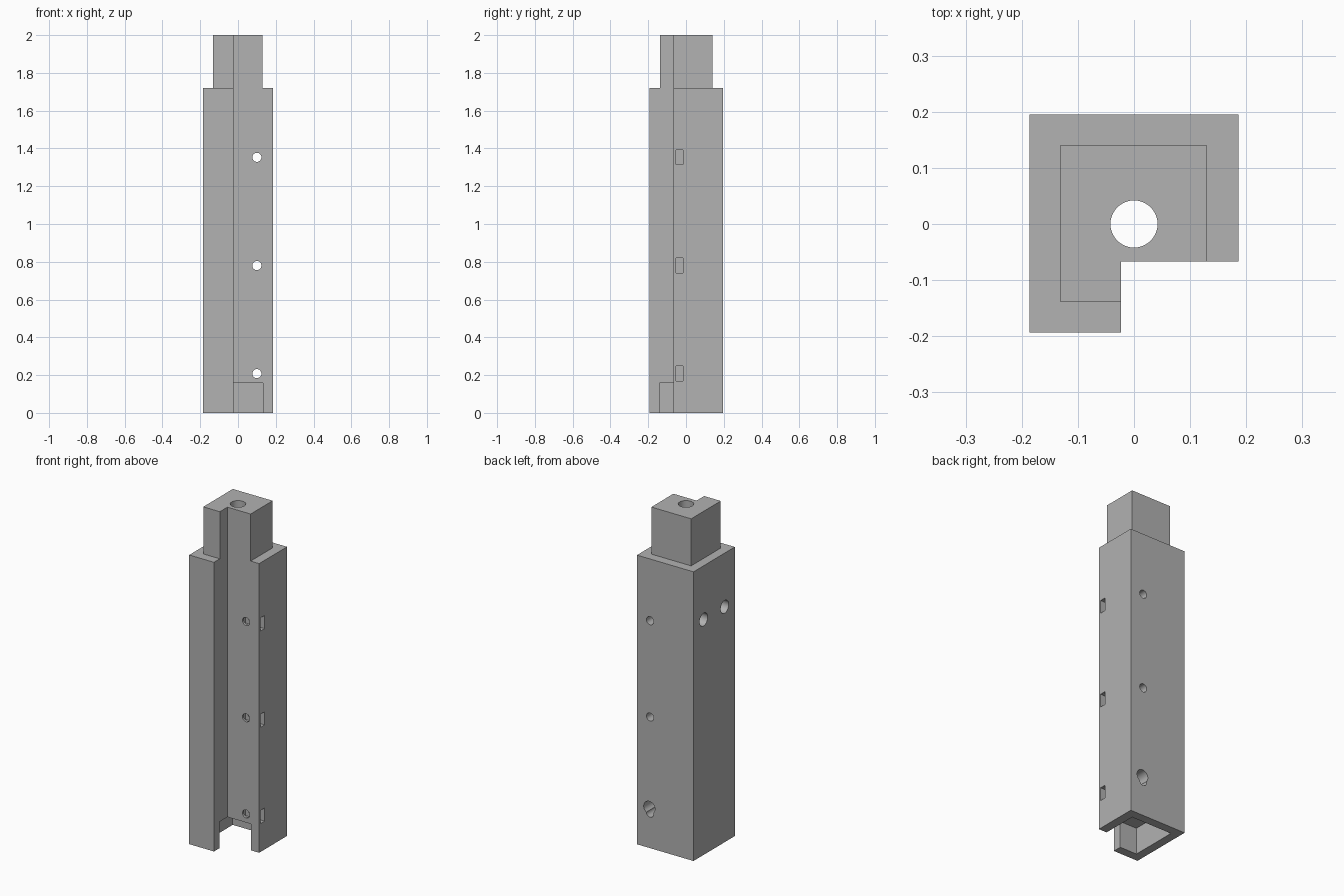
import bpy
from mathutils import Matrix, Vector

cube = bpy.data.objects.get("Cube")
if cube:
    bpy.data.objects.remove(cube, do_unlink=True)

grey = bpy.data.materials.new("plain grey")
grey.use_nodes = True
grey.diffuse_color = (0.445, 0.445, 0.445, 1)
grey.node_tree.nodes["Principled BSDF"].inputs["Base Color"].default_value = grey.diffuse_color


def box(name, low, high):
    """Box between two opposite corners."""
    low, high = Vector(low), Vector(high)
    bpy.ops.mesh.primitive_cube_add(size=1)
    ob = bpy.context.object
    ob.name = name
    size = high - low
    ob.data.transform(Matrix.Translation((low + high) / 2) @ Matrix.Diagonal((*size, 1)))
    ob.data.materials.append(grey)
    return ob


def rod(name, start, end, radius):
    """Cylinder between two points."""
    start, end = Vector(start), Vector(end)
    axis = end - start
    bpy.ops.mesh.primitive_cylinder_add(vertices=40, radius=radius, depth=axis.length)
    ob = bpy.context.object
    ob.name = name
    turn = axis.to_track_quat('Z', 'Y').to_matrix().to_4x4()
    ob.data.transform(Matrix.Translation((start + end) / 2) @ turn)
    ob.data.materials.append(grey)
    return ob


def combine(target, tool, operation='DIFFERENCE'):
    """Apply one boolean and remove the tool."""
    mod = target.modifiers.new(tool.name, 'BOOLEAN')
    mod.operation, mod.solver, mod.object = operation, 'EXACT', tool
    bpy.context.view_layer.objects.active = target
    bpy.ops.object.modifier_apply(modifier=mod.name)
    bpy.data.objects.remove(tool, do_unlink=True)


# Main post with the narrower tenon on top
SHOULDER = 1.72
post = box("post", (-0.186, -0.193, 0), (0.186, 0.195, SHOULDER))
combine(post, box("tenon", (-0.132, -0.138, 1.5), (0.13, 0.14, 2)), 'UNION')

# Full-height corner notch, then the socket open at the bottom
combine(post, box("corner_notch", (-0.023, -0.5, -0.1), (0.5, -0.067, 2.1)))
combine(post, box("bottom_socket", (-0.135, -0.141, -0.1), (0.133, 0.143, 0.157)))

# Long central bore
combine(post, rod("bore", (0, 0, -0.1), (0, 0, 2.1), 0.042))

# Bolt holes through the thick side, each with a nut slot from the side
for z in (0.208, 0.78, 1.353):
    combine(post, rod("bolt_hole", (0.1, -0.3, z), (0.1, 0.3, z), 0.024))
    combine(post, box("nut_slot", (0.062, -0.054, z - 0.039), (0.3, -0.016, z + 0.039)))

# Blind dowel holes on the left-hand side wall
for y in (-0.098, 0.1):
    combine(post, rod("dowel_hole", (-0.3, y, 1.4), (-0.07, y, 1.4), 0.038))

# Blind hole overlapping the lowest bolt hole at the back
combine(post, rod("back_hole", (0.105, 0.3, 0.24), (0.105, 0.08, 0.24), 0.037))

# Smooth bores, crisp edges
bpy.ops.object.select_all(action='DESELECT')
post.select_set(True)
bpy.context.view_layer.objects.active = post
bpy.ops.object.shade_smooth_by_angle(angle=0.5)
